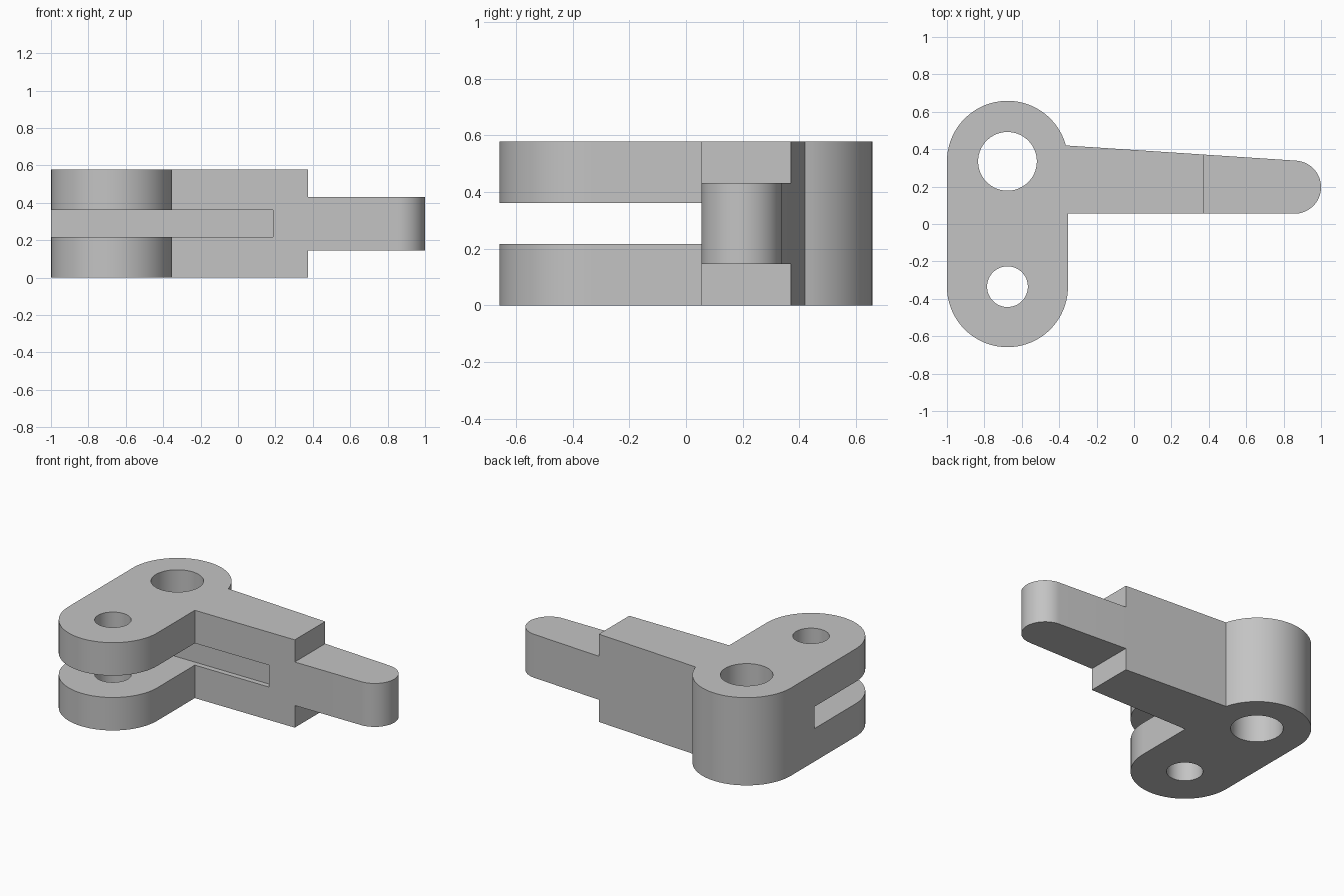
import bpy
import bmesh
from math import cos, sin, radians

HEIGHT = 0.578
HUB_X, HUB_Y, HUB_R = -0.6765, 0.335, 0.3235

cube = bpy.data.objects.get("Cube")
if cube:
    bpy.data.objects.remove(cube, do_unlink=True)

grey = bpy.data.materials.new("plain grey")
grey.use_nodes = True
grey.diffuse_color = (0.55, 0.55, 0.55, 1)
grey.node_tree.nodes["Principled BSDF"].inputs["Base Color"].default_value = grey.diffuse_color


def arc(cx, cy, r, start, end, steps):
    """Points along a circular arc, angles in degrees."""
    angles = [radians(start + (end - start) * i / steps) for i in range(steps + 1)]
    return [(cx + r * cos(a), cy + r * sin(a)) for a in angles]


def prism(name, outline, z0, z1):
    """Extrude a flat counter-clockwise outline from z0 to z1."""
    bm = bmesh.new()
    face = bm.faces.new([bm.verts.new((x, y, z0)) for x, y in outline])
    top = bmesh.ops.extrude_face_region(bm, geom=[face])["geom"]
    verts = [v for v in top if isinstance(v, bmesh.types.BMVert)]
    bmesh.ops.translate(bm, verts=verts, vec=(0, 0, z1 - z0))
    bmesh.ops.recalc_face_normals(bm, faces=bm.faces)
    mesh = bpy.data.meshes.new(name)
    bm.to_mesh(mesh)
    bm.free()
    mesh.materials.append(grey)
    obj = bpy.data.objects.new(name, mesh)
    bpy.context.collection.objects.link(obj)
    return obj


def box(name, x0, x1, y0, y1, z0, z1):
    return prism(name, [(x0, y0), (x1, y0), (x1, y1), (x0, y1)], z0, z1)


# Lever outline: rounded fork end, arm with rounded tip, rounded hub
outline = arc(HUB_X, -HUB_Y, HUB_R, 180, 360, 40)
outline += [(HUB_X + HUB_R, 0.055)]
outline += arc(0.858, 0.197, 0.142, -90, 86, 32)
outline += arc(HUB_X, HUB_Y, HUB_R, 15.2, 180, 36)
lever = prism("lever_body", outline, 0, HEIGHT)

# Cutters: hub bore, pin hole, fork slot, and the steps that thin the tip
cutters = [
    prism("hub_bore", arc(HUB_X, HUB_Y, 0.157, 0, 354, 59), -0.1, HEIGHT + 0.1),
    prism("pin_hole", arc(HUB_X, -HUB_Y, 0.109, 0, 352.5, 47), -0.1, HEIGHT + 0.1),
    box("fork_slot", -1.2, 0.188, -0.9, 0.09, 0.217, 0.361),
    box("tip_step_lower", 0.375, 1.2, -0.2, 0.6, -0.1, 0.146),
    box("tip_step_upper", 0.375, 1.2, -0.2, 0.6, 0.432, HEIGHT + 0.1),
]

bpy.ops.object.select_all(action='DESELECT')
lever.select_set(True)
bpy.context.view_layer.objects.active = lever
for cutter in cutters:
    cutter.hide_render = True
    mod = lever.modifiers.new(cutter.name, 'BOOLEAN')
    mod.operation = 'DIFFERENCE'
    mod.solver = 'EXACT'
    mod.object = cutter
    bpy.ops.object.modifier_apply(modifier=mod.name)
    bpy.data.objects.remove(cutter, do_unlink=True)

bpy.ops.object.shade_smooth_by_angle(angle=radians(20))
